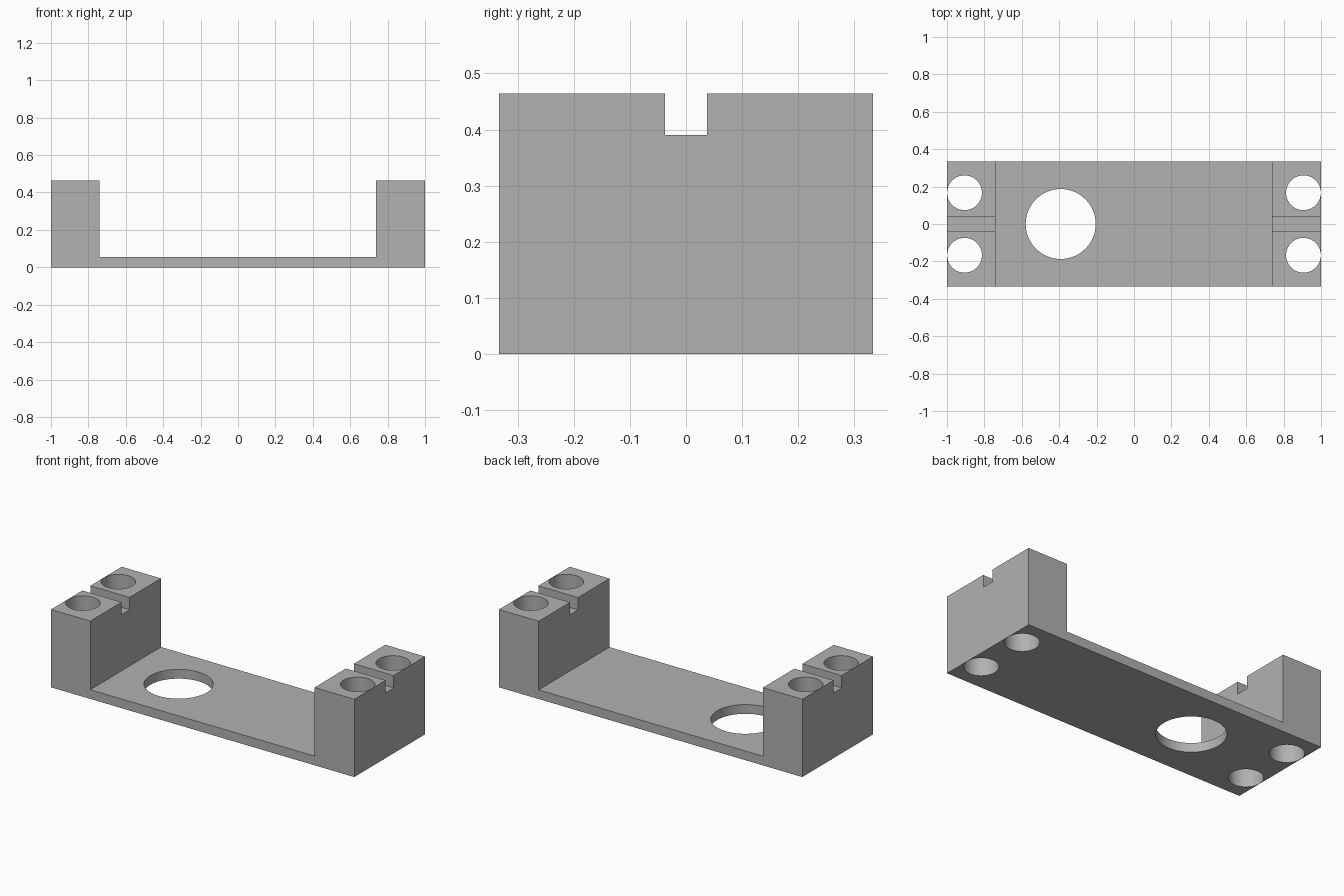
import bpy
import bmesh

if "Cube" in bpy.data.objects:
    bpy.data.objects.remove(bpy.data.objects["Cube"])

HALF_Y, TOP, FLOOR = 0.333, 0.464, 0.055

grey = bpy.data.materials.new("plain grey")
grey.diffuse_color = (0.445, 0.445, 0.445, 1)
grey.use_nodes = True
grey.node_tree.nodes["Principled BSDF"].inputs["Base Color"].default_value = grey.diffuse_color

# Bracket: U-shaped side profile extruded along y
profile = [(-1, 0), (1, 0), (1, TOP), (0.738, TOP), (0.738, FLOOR),
           (-0.741, FLOOR), (-0.741, TOP), (-1, TOP)]
bm = bmesh.new()
face = bm.faces.new([bm.verts.new((x, -HALF_Y, z)) for x, z in profile])
ext = bmesh.ops.extrude_face_region(bm, geom=[face])
bmesh.ops.translate(bm, vec=(0, 2 * HALF_Y, 0),
                    verts=[v for v in ext["geom"] if isinstance(v, bmesh.types.BMVert)])
bmesh.ops.recalc_face_normals(bm, faces=bm.faces)
mesh = bpy.data.meshes.new("bracket")
bm.to_mesh(mesh)
bm.free()
mesh.materials.append(grey)
bracket = bpy.data.objects.new("bracket", mesh)
bpy.context.collection.objects.link(bracket)


def cut(cutter, name):
    """Subtract a cutter from the bracket and remove it."""
    cutter.name = name
    cutter.hide_render = True
    cutter.data.materials.append(grey)
    mod = bracket.modifiers.new(name, "BOOLEAN")
    mod.operation = "DIFFERENCE"
    mod.solver = "EXACT"
    mod.object = cutter
    bpy.context.view_layer.objects.active = bracket
    bpy.ops.object.modifier_apply(modifier=name)
    bpy.data.objects.remove(cutter)


def cut_hole(name, x, y, radius):
    bpy.ops.mesh.primitive_cylinder_add(vertices=64, radius=radius, depth=1.4,
                                        location=(x, y, 0.2))
    cut(bpy.context.object, name)


# Large hole in the floor plate
cut_hole("floor_hole", -0.392, 0, 0.187)

# Four bolt holes through the end blocks
for sx in (-1, 1):
    for sy in (-1, 1):
        cut_hole("bolt_hole", sx * 0.906, sy * 0.167, 0.093)

# Slot across the tops of both end blocks
bpy.ops.mesh.primitive_cube_add(size=1, location=(0, 0, 0.39 + 0.1))
slot = bpy.context.object
slot.scale = (2.4, 0.075, 0.2)
bpy.context.view_layer.update()
cut(slot, "slot")

# Smooth the hole walls, keep the block edges sharp
bpy.ops.object.select_all(action="DESELECT")
bracket.select_set(True)
bpy.context.view_layer.objects.active = bracket
bpy.ops.object.shade_smooth_by_angle()
